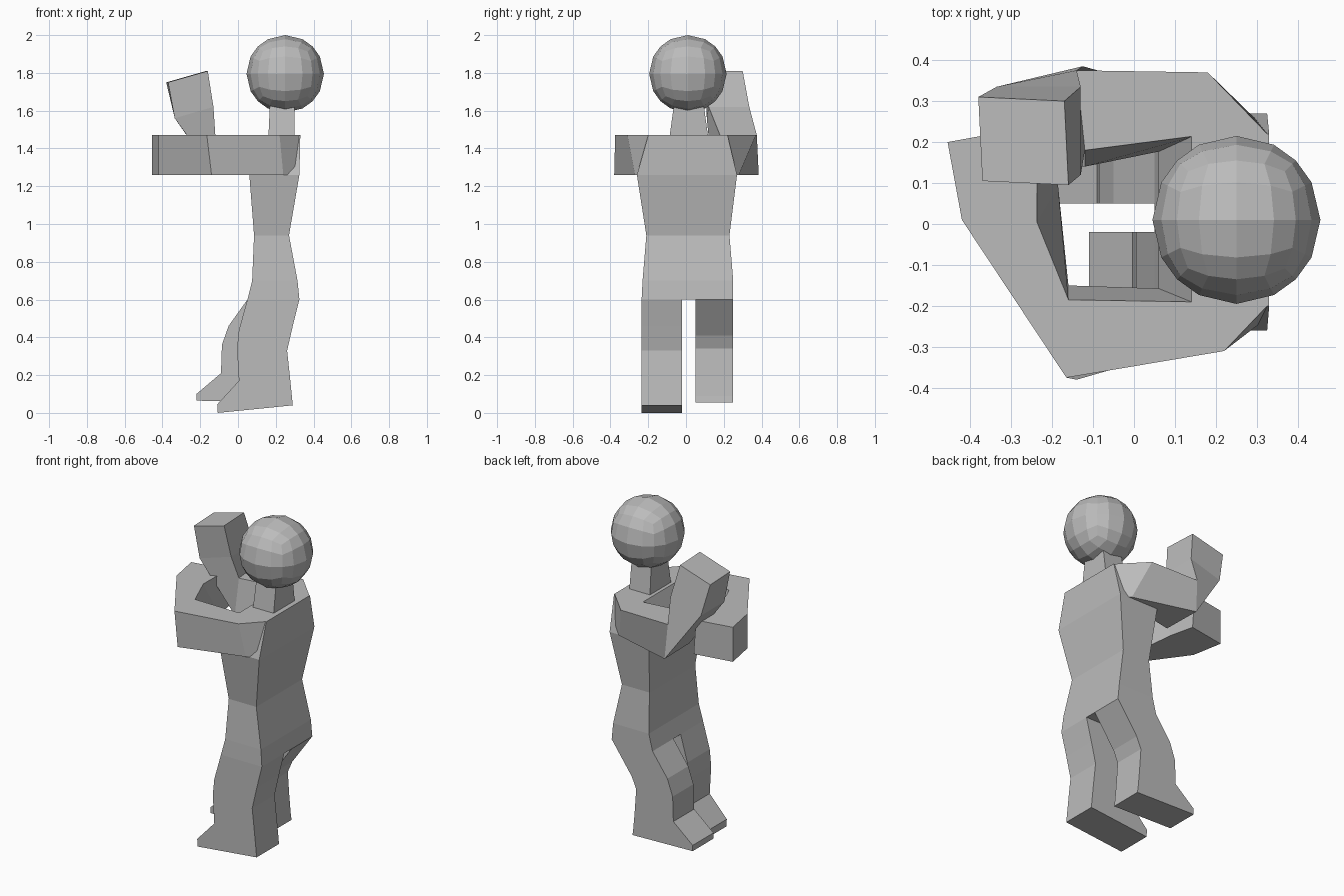
import bpy, bmesh
from mathutils import Vector

if "Cube" in bpy.data.objects:
    bpy.data.objects.remove(bpy.data.objects["Cube"], do_unlink=True)

grey = bpy.data.materials.new("plain grey")
grey.use_nodes = True
grey.diffuse_color = (0.5, 0.5, 0.5, 1)
grey.node_tree.nodes["Principled BSDF"].inputs["Base Color"].default_value = (0.5, 0.5, 0.5, 1)


def finish(name, bm):
    bmesh.ops.recalc_face_normals(bm, faces=bm.faces)
    mesh = bpy.data.meshes.new(name)
    bm.to_mesh(mesh)
    bm.free()
    mesh.materials.append(grey)
    obj = bpy.data.objects.new(name, mesh)
    bpy.context.collection.objects.link(obj)
    return obj


def loft(name, sections):
    """Skin a chain of equal-sized point loops and cap both ends."""
    bm = bmesh.new()
    rings = [[bm.verts.new(p) for p in s] for s in sections]
    n = len(rings[0])
    for a, b in zip(rings, rings[1:]):
        for i in range(n):
            j = (i + 1) % n
            bm.faces.new((a[i], a[j], b[j], b[i]))
    bm.faces.new(rings[0])
    bm.faces.new(rings[-1])
    return finish(name, bm)


def box_section(z, x0, x1, y0, y1):
    return [(x0, y0, z), (x1, y0, z), (x1, y1, z), (x0, y1, z)]


def arm_section(outer_low, outer_top, inner_top, inner_low, low=1.26, top=1.47):
    return [(*outer_low, low), (*outer_top, top), (*inner_top, top), (*inner_low, low)]


# Head: a cube subdivided and rounded into a ball
bm = bmesh.new()
bmesh.ops.create_cube(bm, size=2)
bmesh.ops.subdivide_edges(bm, edges=bm.edges[:], cuts=3, use_grid_fill=True)
for v in bm.verts:
    v.co = v.co.normalized() * 0.205 + Vector((0.25, 0.01, 1.795))
finish("head", bm)

# Neck and torso
loft("neck", [box_section(1.44, 0.16, 0.3, -0.09, 0.12),
              box_section(1.66, 0.17, 0.3, -0.06, 0.09)])
loft("torso", [box_section(*s) for s in (
    (1.47, 0.14, 0.33, -0.2, 0.22),
    (1.26, 0.06, 0.325, -0.26, 0.27),
    (0.94, 0.085, 0.27, -0.21, 0.23),
    (0.7, 0.075, 0.315, -0.23, 0.25),
    (0.6, 0.05, 0.325, -0.235, 0.25))])


# Legs: front and back outline points paired from hip to sole
def leg(name, y0, y1, pairs):
    loft(name, [[(fx, y0, fz), (bx, y0, bz), (bx, y1, bz), (fx, y1, fz)]
                for fx, fz, bx, bz in pairs])


leg("right_leg", -0.235, -0.02, (
    (0.05, 0.6, 0.325, 0.6), (0.005, 0.44, 0.29, 0.46), (-0.005, 0.34, 0.26, 0.33),
    (0.005, 0.17, 0.275, 0.19), (-0.11, 0.045, 0.286, 0.08), (-0.107, 0.0, 0.29, 0.04)))
leg("left_leg", 0.05, 0.25, (
    (0.05, 0.6, 0.325, 0.6), (-0.05, 0.46, 0.19, 0.41), (-0.085, 0.36, 0.16, 0.34),
    (-0.09, 0.21, 0.17, 0.2), (-0.22, 0.1, 0.18, 0.09), (-0.22, 0.065, 0.185, 0.055)))

# Right arm: held forward and folded across the chest
loft("right_arm", [
    arm_section((0.324, -0.23), (0.325, -0.2), (0.145, 0.0), (0.1, 0.0)),
    arm_section((0.24, -0.27), (0.22, -0.31), (0.14, -0.19), (0.14, -0.16)),
    arm_section((-0.14, -0.38), (-0.165, -0.375), (-0.16, -0.185), (-0.16, -0.15)),
    arm_section((-0.42, 0.01), (-0.42, 0.01), (-0.237, 0.005), (-0.185, 0.09)),
    arm_section((-0.455, 0.2), (-0.455, 0.2), (-0.235, 0.24), (-0.22, 0.24))])

# Left arm: upper arm forward, forearm raised from the elbow
elbow = arm_section((-0.125, 0.385), (-0.14, 0.375), (-0.12, 0.18), (-0.12, 0.14))
loft("left_upper_arm", [
    arm_section((0.324, 0.23), (0.325, 0.22), (0.145, 0.0), (0.1, 0.0)),
    arm_section((0.25, 0.28), (0.18, 0.37), (0.15, 0.215), (0.15, 0.195)),
    elbow])
loft("left_forearm", [
    elbow,
    [(-0.335, 0.335, 1.56), (-0.13, 0.335, 1.62), (-0.13, 0.12, 1.62), (-0.335, 0.11, 1.56)],
    [(-0.38, 0.31, 1.75), (-0.17, 0.3, 1.81), (-0.16, 0.095, 1.81), (-0.37, 0.105, 1.75)]])
